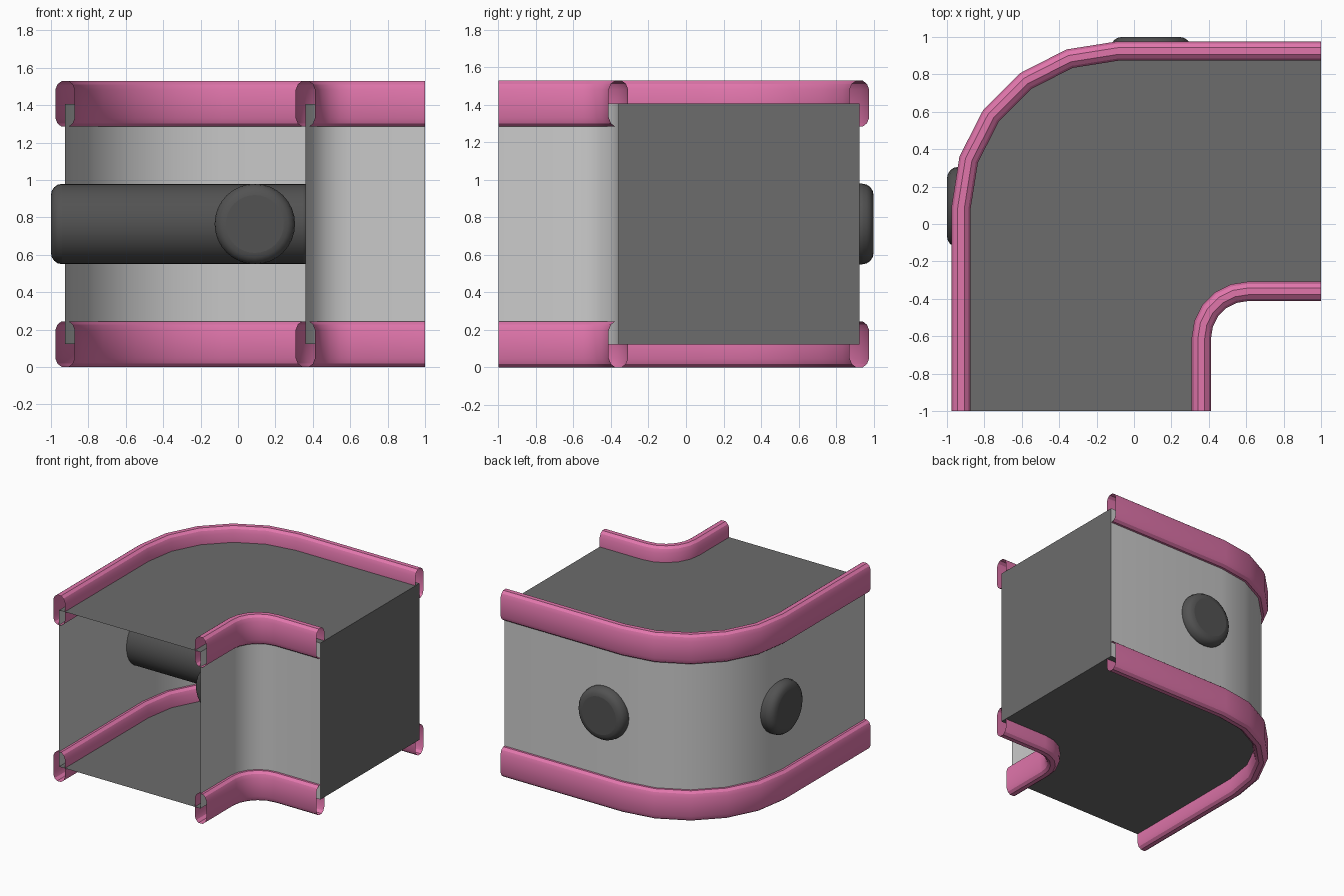
import bpy, bmesh, math

if "Cube" in bpy.data.objects:
    bpy.data.objects.remove(bpy.data.objects["Cube"])

MID_Z = 0.765
FLOOR_Z, CEIL_Z = 0.123, 1.407
OUTER = (-0.085, 0.085, 0.84)   # bend centre x, y and radius of each wall
INNER = (0.61, -0.61, 0.25)


def material(name, rgb):
    m = bpy.data.materials.new(name)
    m.diffuse_color = (*rgb, 1)
    m.use_nodes = True
    m.node_tree.nodes["Principled BSDF"].inputs["Base Color"].default_value = m.diffuse_color
    return m


pink = material("pink_trim", (0.75, 0.18, 0.41))
dark = material("dark_panel", (0.15, 0.15, 0.15))
darker = material("dark_rod", (0.085, 0.085, 0.085))


def bend_path(bend, offset=0.0, steps=5):
    """Straight run from the front, quarter bend, straight run to the right."""
    cx, cy, r = bend
    r += offset
    pts = [(cx - r, -1)]
    for i in range(steps + 1):
        a = math.pi / 2 * i / steps
        pts.append((cx - r * math.cos(a), cy + r * math.sin(a)))
    return pts + [(1, cy + r)]


def make_object(name, verts, faces, mat=None, smooth=True):
    me = bpy.data.meshes.new(name)
    me.from_pydata(verts, [], faces)
    bm = bmesh.new()
    bm.from_mesh(me)
    bmesh.ops.recalc_face_normals(bm, faces=bm.faces)
    bm.to_mesh(me)
    bm.free()
    ob = bpy.data.objects.new(name, me)
    bpy.context.collection.objects.link(ob)
    if mat:
        me.materials.append(mat)
    if smooth:
        bpy.ops.object.select_all(action='DESELECT')
        ob.select_set(True)
        bpy.context.view_layer.objects.active = ob
        bpy.ops.object.shade_smooth_by_angle(angle=math.radians(30))
    return ob


def sweep(name, bend, profile, closed, mat=None):
    """Carry a profile of (offset, z) points along a bend path."""
    rows = [[(x, y, z) for x, y in bend_path(bend, o)] for o, z in profile]
    n, rows_n = len(rows[0]), len(rows)
    verts = [v for row in rows for v in row]
    faces = []
    for j in range(rows_n if closed else rows_n - 1):
        k = (j + 1) % rows_n
        faces += [(j * n + i, j * n + i + 1, k * n + i + 1, k * n + i) for i in range(n - 1)]
    return make_object(name, verts, faces, mat)


# Curved walls
for side, bend in (("outer", OUTER), ("inner", INNER)):
    sweep(side + "_wall", bend, [(0, FLOOR_Z), (0, CEIL_Z)], False)

# Hollow oval trim rails along all four wall edges
quarter = [(0.052, 0.075), (0.040, 0.105), (0.018, 0.122)]
half = quarter + [(-x, z) for x, z in reversed(quarter)]
oval = half + [(-x, -z) for x, z in half]
for side, bend in (("outer", OUTER), ("inner", INNER)):
    for level, z0 in (("lower", FLOOR_Z), ("upper", CEIL_Z)):
        sweep(f"{side}_{level}_rail", bend, [(o, z0 + z) for o, z in oval], True, pink)

# Floor and ceiling panels
outline = bend_path(OUTER) + bend_path(INNER)[::-1]
for name, z in (("floor", FLOOR_Z), ("ceiling", CEIL_Z)):
    make_object(name, [(x, y, z) for x, y in outline], [tuple(range(len(outline)))], dark, False)

# Closed right end, the front end stays open
y0, y1 = INNER[1] + INNER[2], OUTER[1] + OUTER[2]
make_object("end_panel", [(1, y0, FLOOR_Z), (1, y1, FLOOR_Z), (1, y1, CEIL_Z), (1, y0, CEIL_Z)],
            [(0, 1, 2, 3)], dark, False)


# Rods with rounded ends poking through the outer wall
def rod(name, location, rotation):
    bpy.ops.mesh.primitive_cylinder_add(vertices=32, radius=0.215, depth=1.41,
                                        location=location, rotation=rotation)
    ob = bpy.context.object
    ob.name = name
    ob.data.materials.append(darker)
    bev = ob.modifiers.new("round_ends", 'BEVEL')
    bev.width, bev.segments = 0.06, 4
    bev.limit_method, bev.angle_limit = 'ANGLE', math.radians(45)
    bpy.ops.object.shade_smooth_by_angle(angle=math.radians(35))


rod("left_rod", (-0.295, 0.09, MID_Z), (0, math.pi / 2, 0))
rod("back_rod", (0.09, 0.295, MID_Z), (math.pi / 2, 0, 0))
